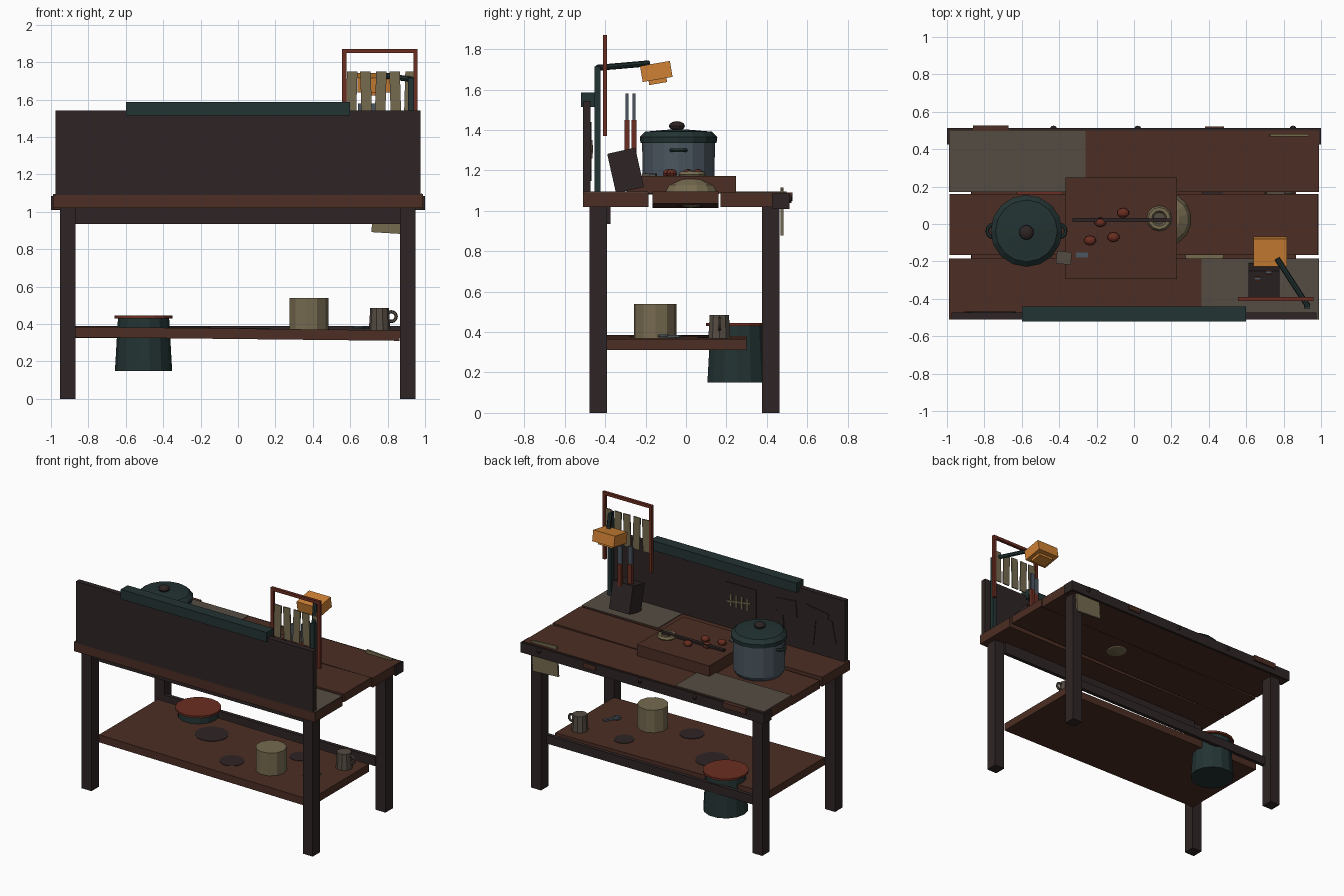
import bpy, bmesh, math
from mathutils import Vector, Matrix, Euler

if "Cube" in bpy.data.objects:
    bpy.data.objects.remove(bpy.data.objects["Cube"], do_unlink=True)

def material(name, *rgb):
    m = bpy.data.materials.new(name)
    m.use_nodes = True
    m.diffuse_color = (*rgb, 1)
    m.node_tree.nodes["Principled BSDF"].inputs["Base Color"].default_value = (*rgb, 1)
    return m

WOOD = material("brown wood", .072, .027, .017)
DARK = material("dark wood", .028, .018, .018)
TEAL = material("dark teal", .017, .033, .033)
SHEET = material("dull metal sheet", .091, .073, .056)
BEIGE = material("beige", .18, .145, .08)
ORANGE = material("orange", .62, .22, .035)
RED = material("rust red", .145, .027, .015)
STEEL = material("blue steel", .07, .092, .115)

def finish(name, bm, mat, loc=(0, 0, 0), rot=(0, 0, 0)):
    bmesh.ops.recalc_face_normals(bm, faces=bm.faces)
    me = bpy.data.meshes.new(name)
    bm.to_mesh(me)
    bm.free()
    me.materials.append(mat)
    ob = bpy.data.objects.new(name, me)
    ob.location, ob.rotation_euler = loc, rot
    bpy.context.collection.objects.link(ob)
    return ob

def box(name, mat, x, y, z, rot=(0, 0, 0)):
    """Box from its ranges along x, y and z, turned about its centre."""
    bm = bmesh.new()
    bmesh.ops.create_cube(bm, size=1)
    bmesh.ops.scale(bm, verts=bm.verts, vec=(x[1] - x[0], y[1] - y[0], z[1] - z[0]))
    return finish(name, bm, mat, [(a + b) / 2 for a, b in (x, y, z)], rot)

def lathe(name, mat, loc, profile, sides=14, rot=(0, 0, 0)):
    """Solid of revolution from (radius, height) points, capped at both ends."""
    bm = bmesh.new()
    rings = [[bm.verts.new((r * math.cos(t), r * math.sin(t), z))
              for t in (math.tau * i / sides for i in range(sides))] for r, z in profile]
    for a, b in zip(rings, rings[1:]):
        for i in range(sides):
            j = (i + 1) % sides
            bm.faces.new((a[i], a[j], b[j], b[i]))
    bm.faces.new(rings[0])
    bm.faces.new(rings[-1])
    return finish(name, bm, mat, loc, rot)

def rod(name, mat, a, b, r, sides=8):
    a, b = Vector(a), Vector(b)
    d = b - a
    return lathe(name, mat, a, [(r, 0), (r, d.length)], sides,
                 d.to_track_quat('Z', 'Y').to_euler())

def ball(name, mat, loc, size, seg=10):
    bm = bmesh.new()
    bmesh.ops.create_uvsphere(bm, u_segments=seg, v_segments=6, radius=1)
    bmesh.ops.scale(bm, verts=bm.verts, vec=size)
    return finish(name, bm, mat, loc)

def ring(name, mat, loc, major, minor, rot=(0, 0, 0), seg=12):
    bm = bmesh.new()
    rows = []
    for i in range(seg):
        m = Matrix.Rotation(math.tau * i / seg, 3, 'Z')
        rows.append([bm.verts.new(m @ Vector((major + minor * math.cos(t), 0, minor * math.sin(t))))
                     for t in (math.tau * k / 6 for k in range(6))])
    for i in range(seg):
        a, b = rows[i], rows[(i + 1) % seg]
        for k in range(6):
            bm.faces.new((a[k], b[k], b[(k + 1) % 6], a[(k + 1) % 6]))
    return finish(name, bm, mat, loc, rot)

# Table top planks
box("front_plank", WOOD, (-.99, .99), (-.51, -.185), (1.02, 1.09))
box("middle_plank", WOOD, (-.985, .985), (-.165, .16), (1.025, 1.085), (0, -.012, 0))
box("back_plank", WOOD, (-.99, .99), (.17, .5), (1.02, 1.09))
box("back_sheet", SHEET, (-.99, -.26), (.172, .498), (1.088, 1.095))
box("front_sheet", SHEET, (.36, .988), (-.505, -.187), (1.088, 1.095))

# Back edge trim with end brackets, patches and bolts
box("back_trim", DARK, (-1, 1), (.495, .513), (1.01, 1.085))
for s in (-1, 1):
    box("trim_bracket", DARK, sorted((s * .985, s)), (.425, .51), (1.01, 1.085))
box("trim_patch_wide", WOOD, (-.86, -.67), (.5, .527), (1.05, 1.09))
box("trim_patch_narrow", WOOD, (.38, .48), (.5, .522), (1.04, 1.075))
for x in (-.43, .02, .85):
    ball("trim_bolt", DARK, (x, .512, 1.06), (.018, .014, .018), 8)

# Legs and rails
for x in (-.91, .908):
    for y in (-.435, .42):
        box("leg", DARK, (x - .041, x + .041), (y - .043, y + .043), (0, 1.02))
box("front_apron", DARK, (-.87, .87), (-.4, -.373), (.935, 1.02))
box("shelf_back_rail", DARK, (-.87, .87), (.372, .4), (.325, .39))
box("lower_shelf", WOOD, (-.87, .865), (-.39, .3), (.32, .376), (0, .011, 0))

# Splash panel with teal cap rail
box("splash_panel", DARK, (-.975, .975), (-.51, -.472), (1.085, 1.543))
box("panel_cap", TEAL, (-.6, .6), (-.52, -.44), (1.515, 1.587))

# Tool silhouettes and tally marks on the inner side of the panel
for x, z, w, h, a in ((-.12, 1.31, .26, .24, 0), (-.5, 1.37, .16, .12, .1), (-.45, 1.24, .05, .18, .1),
                      (-.74, 1.38, .2, .09, -.15), (-.7, 1.25, .06, .2, -.1), (-.85, 1.28, .08, .16, .2)):
    box("tool_silhouette", DARK, (x - w / 2, x + w / 2), (-.474, -.467),
        (z - h / 2, z + h / 2), (0, a, 0))
for i in range(4):
    x = -.18 + i * .045
    box("tally_mark", BEIGE, (x - .006, x + .006), (-.468, -.462), (1.26, 1.35))
box("tally_slash", BEIGE, (-.21, -.01), (-.467, -.461), (1.3, 1.31), (0, .15, 0))

# Cutting board with food
box("cutting_board", WOOD, (-.365, .23), (-.295, .248), (1.085, 1.172))
ball("dough_lump", BEIGE, (.18, .025, 1.09), (.125, .14, .076), 14)
ring("small_bowl", BEIGE, (.135, .03, 1.18), .05, .018)
lathe("bowl_base", SHEET, (.135, .03, 1.168), [(.04, 0), (.045, .01)], 12)
box("long_spoon", DARK, (-.33, .19), (.01, .033), (1.185, 1.2))
for x, y in ((-.235, -.088), (-.18, .01), (-.11, -.07), (-.058, .06)):
    ball("tomato", RED, (x, y, 1.185), (.033, .026, .022))
box("short_knife_handle", SHEET, (-.415, -.335), (-.215, -.147), (1.09, 1.185), (0, 0, -.1))
box("short_knife_blade", STEEL, (-.31, -.245), (-.18, -.152), (1.172, 1.18))

# Stock pot, lid and lugs
POT = (-.575, -.037, 0)
lathe("pot_body", STEEL, POT, [(.16, 1.08), (.178, 1.11), (.18, 1.345)], 16)
lathe("pot_lid", TEAL, POT, [(.188, 1.335), (.192, 1.365), (.165, 1.392), (.05, 1.402)], 16)
ball("lid_knob", DARK, (-.575, -.045, 1.42), (.04, .04, .024))
for s in (-1, 1):
    ring("pot_handle", TEAL, (POT[0] + s * .175, POT[1], 1.3), .035, .01, (0, 0, 0))

# Knife block with two knives
box("knife_block", DARK, (.612, .778), (-.37, -.228), (1.1, 1.3), (.22, 0, 0))
for x, y in ((.66, -.292), (.72, -.257)):
    box("knife_handle", RED, (x - .015, x + .015), (y - .012, y + .012), (1.25, 1.45))
    box("knife_blade", STEEL, (x - .018, x + .018), (y - .007, y + .007), (1.45, 1.58))

# Drying frame with hanging strips
for x in (.568, .95):
    box("frame_post", RED, (x - .011, x + .011), (-.412, -.39), (1.37, 1.865))
box("frame_bar", RED, (.555, .961), (-.412, -.39), (1.848, 1.87))
for i in range(5):
    x = .607 + i * .078
    box("hanging_strip", BEIGE, (x - .028, x + .028), (-.404, -.396), (1.51, 1.75),
        (0, .03 * (-1) ** i, 0))

# Desk lamp
box("lamp_pole", TEAL, (.91, .942), (-.453, -.422), (1.09, 1.715))
rod("lamp_arm", TEAL, (.93, -.44, 1.708), (.765, -.185, 1.73), .015)
TILT = (.17, 0, 0)
box("lamp_head", ORANGE, (.64, .818), (-.222, -.072), (1.65, 1.73), TILT)
box("lamp_lip", ORANGE, (.67, .79), (-.185, -.095), (1.63, 1.66), TILT)

# Rag over the back edge
box("rag", BEIGE, (.72, .93), (.468, .482), (.885, 1.11), (0, .06, 0))

# Bucket through the shelf
lathe("bucket", TEAL, (-.505, .255, 0), [(.153, .15), (.137, .43)], 14)
lathe("bucket_lid", RED, (-.505, .255, 0), [(.155, .43), (.155, .445)], 16)

# Shelf items and round stains
lathe("tin", BEIGE, (.378, -.152, 0), [(.106, .365), (.106, .54)], 11)
lathe("mug", SHEET, (.757, .165, 0), [(.058, .36), (.05, .485)], 10)
ring("mug_handle", SHEET, (.82, .165, .44), .026, .009, (math.pi / 2, 0, 0))
box("wrench_bar", STEEL, (.62, .72), (-.08, -.06), (.373, .385), (0, 0, 1))
ring("wrench_head", STEEL, (.645, -.11, .381), .022, .009)
for x, y, r in ((.42, .126, .07), (.09, -.2, .085), (-.26, .064, .115)):
    lathe("shelf_stain", DARK, (x, y, .377 - .011 * x), [(r, -.005), (r, .002)], 16, (0, .011, 0))
